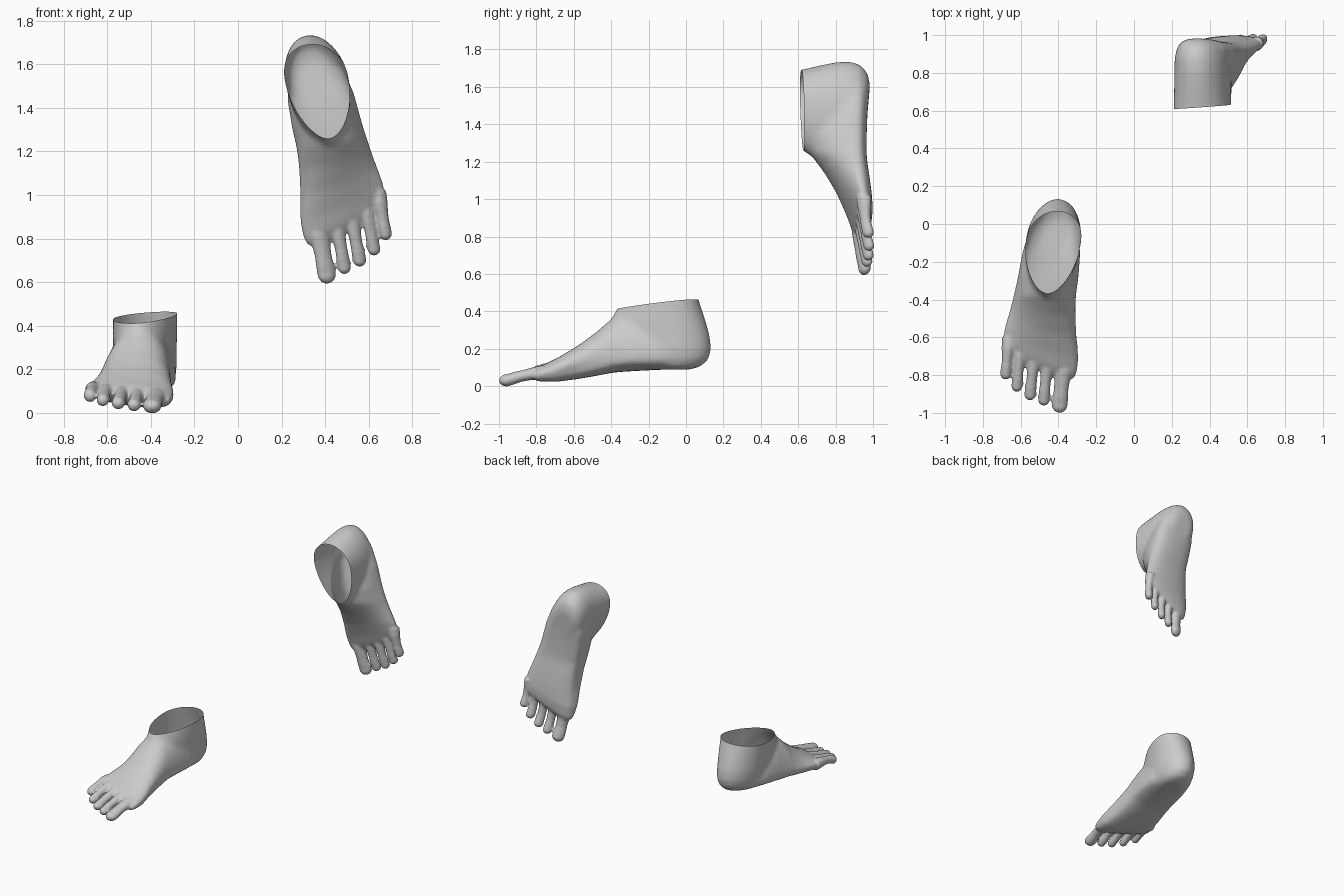
import bpy, bmesh, math
from mathutils import Matrix, Vector

if "Cube" in bpy.data.objects:
    bpy.data.objects.remove(bpy.data.objects["Cube"])

N = 32


def spow(v, p):
    return math.copysign(abs(v) ** p, v)


def loft(bm, rings):
    """Skin a list of equal-length point rings and cap both ends."""
    rows = [[bm.verts.new(p) for p in r] for r in rings]
    for a, b in zip(rows, rows[1:]):
        for i in range(len(a)):
            j = (i + 1) % len(a)
            bm.faces.new((a[i], a[j], b[j], b[i]))
    bm.faces.new(rows[0])
    bm.faces.new(rows[-1])


def angles(n=N):
    return [2 * math.pi * i / n for i in range(n)]


def forefoot_ring(y0, xi, xo, zb, zt, tilt, skew, peak):
    """Vertical slice: flat sole, peaked instep."""
    xc, hw = (xi + xo) / 2, (xi - xo) / 2
    zm = zb + min(0.07, (zt - zb) * 0.45)
    ring = []
    for t in angles():
        c, s = math.cos(t), math.sin(t)
        if s >= 0:
            x = xc + hw * c + (peak - xc) * s
            z = zm + (zt - zm) * s ** 1.15
        else:
            x = xc + hw * spow(c, 0.85)
            z = zm + (zm - zb) * spow(s, 0.75)
        d = -0.40 - x
        ring.append((x, y0 + skew * d, z + tilt * d))
    return ring


def ankle_ring(z, yf, yb, xi, xo):
    """Horizontal slice: rounded at the heel, tapering to the shin."""
    xc, hw, ym = (xi + xo) / 2, (xi - xo) / 2, -0.085
    ring = []
    for t in angles():
        c, s = math.cos(t), math.sin(t)
        y = ym + (yb - ym) * s if s > 0 else ym + (ym - yf) * s
        lean = 0.022 * s if s > 0 else 0.03 * s
        w = spow(c, 1.0 if s > 0 else 1.15)
        ring.append((xc + hw * w + lean, y, z))
    return ring


def toe(bm, tip, base, rx, rz):
    tip, base = Vector(tip), Vector(base)
    end = tip + Vector((0, rx, 0))
    stations = [(0, 1.25), (0.3, 1.15), (0.5, 0.97), (0.68, 0.9), (0.85, 0.98), (1, 1)]
    rows = []
    for f, k in stations:
        p = base.lerp(end, f)
        p.z += 0.012 * math.sin(math.pi * f)
        rows.append((p, k))
    for a in (25, 48, 68, 82):
        a = math.radians(a)
        rows.append((end + Vector((0, -rx * math.sin(a), 0)), math.cos(a)))
    loft(bm, [[(p.x + rx * k * math.cos(t), p.y, p.z + rz * k * math.sin(t))
               for t in angles(20)] for p, k in rows])


def fuse(bm, voxel, smooth):
    """Merge overlapping solids into one smooth skin; returns a new bmesh."""
    bmesh.ops.recalc_face_normals(bm, faces=bm.faces)
    me = bpy.data.meshes.new("work")
    bm.to_mesh(me)
    bm.free()
    ob = bpy.data.objects.new("work", me)
    bpy.context.collection.objects.link(ob)
    r = ob.modifiers.new("fuse", 'REMESH')
    r.mode = 'VOXEL'
    r.voxel_size = voxel
    s = ob.modifiers.new("soften", 'SMOOTH')
    s.factor = 0.5
    s.iterations = smooth
    dg = bpy.context.evaluated_depsgraph_get()
    out = bmesh.new()
    out.from_object(ob, dg)
    bpy.data.objects.remove(ob)
    bpy.data.meshes.remove(me)
    return out


# y, inner x, outer x, sole z, top z, tilt, skew, ridge x
FORE = [
    (-0.815, -0.345, -0.685, 0.035, 0.075, 0.15, 0.38, -0.45),
    (-0.77, -0.312, -0.697, 0.020, 0.112, 0.15, 0.36, -0.44),
    (-0.69, -0.301, -0.702, 0.018, 0.150, 0.14, 0.25, -0.43),
    (-0.58, -0.315, -0.687, 0.032, 0.215, 0.10, 0.12, -0.43),
    (-0.48, -0.316, -0.664, 0.052, 0.288, 0.04, 0.03, -0.44),
    (-0.38, -0.308, -0.639, 0.076, 0.380, -0.03, 0, -0.452),
    (-0.28, -0.293, -0.615, 0.084, 0.420, -0.05, 0, -0.45),
    (-0.15, -0.284, -0.592, 0.088, 0.390, -0.02, 0, -0.43),
    (-0.02, -0.300, -0.550, 0.093, 0.300, 0, 0, -0.42),
    (0.06, -0.350, -0.500, 0.120, 0.220, 0, 0, -0.42),
]
# z, front y, back y, inner x, outer x
ANKLE = [
    (0.088, -0.24, 0.02, -0.35, -0.50), (0.105, -0.28, 0.08, -0.315, -0.53),
    (0.145, -0.32, 0.122, -0.292, -0.555), (0.20, -0.36, 0.135, -0.283, -0.567),
    (0.27, -0.41, 0.128, -0.283, -0.572), (0.35, -0.405, 0.105, -0.281, -0.572),
    (0.45, -0.35, 0.072, -0.279, -0.571), (0.60, -0.30, 0.03, -0.279, -0.571),
]
# tip, base, half width, half height
TOES = [
    ((-0.394, -1.0, 0.031), (-0.367, -0.70, 0.075), 0.043, 0.034),
    ((-0.477, -0.962, 0.036), (-0.455, -0.68, 0.085), 0.031, 0.030),
    ((-0.550, -0.934, 0.045), (-0.525, -0.66, 0.092), 0.031, 0.030),
    ((-0.620, -0.889, 0.059), (-0.597, -0.63, 0.100), 0.030, 0.030),
    ((-0.679, -0.824, 0.080), (-0.662, -0.60, 0.105), 0.030, 0.032),
]


def build_foot():
    # instep, heel and ankle
    bm = bmesh.new()
    loft(bm, [forefoot_ring(*r) for r in FORE])
    loft(bm, [ankle_ring(*r) for r in ANKLE])
    bm = fuse(bm, 0.012, 14)
    # toes
    for t in TOES:
        toe(bm, *t)
    bm = fuse(bm, 0.0075, 6)
    # open ankle, cut on a sloping plane
    bmesh.ops.bisect_plane(bm, geom=bm.verts[:] + bm.edges[:] + bm.faces[:],
                           plane_co=(-0.43, -0.15, 0.437),
                           plane_no=(-0.07, -0.106, 1), clear_outer=True)
    return bm


def finish(bm, name):
    me = bpy.data.meshes.new(name)
    bm.to_mesh(me)
    me.polygons.foreach_set("use_smooth", [True] * len(me.polygons))
    ob = bpy.data.objects.new(name, me)
    bpy.context.collection.objects.link(ob)
    return ob


# standing foot
foot = build_foot()
finish(foot, "lower_foot")

# raised foot: mirrored, forefoot untwisted, toes pointing down
for v in foot.verts:
    f = min(1, max(0, (-0.25 - v.co.y) / 0.5))
    v.co.z -= 0.19 * (-0.40 - v.co.x) * f * f * (3 - 2 * f)
R = Matrix.Rotation
M = (Matrix.Translation((0.411, 0.952, 0.595))
     @ R(math.radians(90), 4, 'X') @ R(math.radians(5), 4, 'Z') @ R(math.radians(-5), 4, 'X')
     @ Matrix.Translation((-0.394, 0.998, -0.031)) @ Matrix.Scale(-1, 4, (1, 0, 0)))
foot.transform(M)
bmesh.ops.reverse_faces(foot, faces=foot.faces)
finish(foot, "raised_foot")
foot.free()
